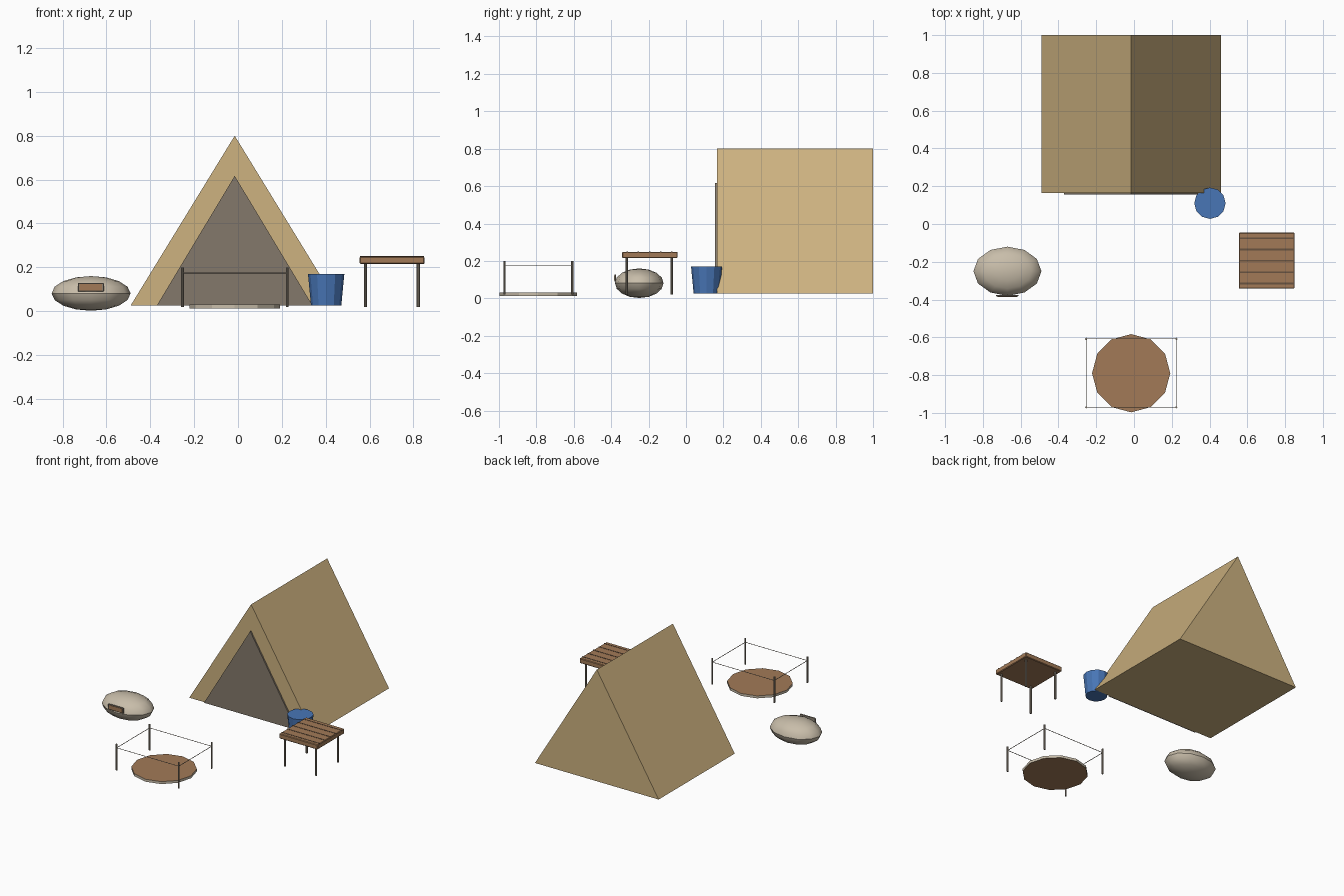
import bpy, bmesh, math
from mathutils import Vector

if "Cube" in bpy.data.objects:
    bpy.data.objects.remove(bpy.data.objects["Cube"])


def mat(name, rgb):
    m = bpy.data.materials.new(name)
    m.diffuse_color = (*rgb, 1)
    m.use_nodes = True
    m.node_tree.nodes["Principled BSDF"].inputs["Base Color"].default_value = m.diffuse_color
    return m


CANVAS = mat("tan canvas", (0.61, 0.445, 0.216))
DOOR = mat("grey canvas", (0.23, 0.19, 0.145))
WOOD = mat("brown wood", (0.36, 0.195, 0.095))
DARK = mat("dark wood", (0.14, 0.085, 0.05))
STONE = mat("pale stone", (0.58, 0.51, 0.40))
METAL = mat("grey metal", (0.27, 0.23, 0.18))
BLUE = mat("blue plastic", (0.065, 0.18, 0.47))


def finish(name, bm, *mats):
    bmesh.ops.recalc_face_normals(bm, faces=bm.faces[:])
    me = bpy.data.meshes.new(name)
    bm.to_mesh(me)
    bm.free()
    ob = bpy.data.objects.new(name, me)
    bpy.context.collection.objects.link(ob)
    for m in mats:
        me.materials.append(m)
    return ob


def box(name, lo, hi, m, bevel=0):
    bm = bmesh.new()
    bmesh.ops.create_cube(bm, size=1)
    for v in bm.verts:
        v.co = [(a + b) / 2 + c * (b - a) for a, b, c in zip(lo, hi, v.co)]
    if bevel:
        bmesh.ops.bevel(bm, geom=bm.edges[:], offset=bevel, segments=1, affect='EDGES')
    return finish(name, bm, m)


def prism(name, xz, y0, y1, m):
    bm = bmesh.new()
    f = bm.faces.new([bm.verts.new((x, y0, z)) for x, z in xz])
    ext = bmesh.ops.extrude_face_region(bm, geom=[f])["geom"]
    for v in ext:
        if isinstance(v, bmesh.types.BMVert):
            v.co.y = y1
    return finish(name, bm, m)


def rod(name, a, b, r1, r2, m, sides=8):
    a, b = Vector(a), Vector(b)
    bm = bmesh.new()
    bmesh.ops.create_cone(bm, cap_ends=True, segments=sides, radius1=r1,
                          radius2=r2, depth=(b - a).length)
    rot = (b - a).to_track_quat('Z', 'Y')
    for v in bm.verts:
        v.co = rot @ v.co + (a + b) / 2
    return finish(name, bm, m)


# Tent body and its door panel
prism("tent", [(-0.49, 0.025), (0.46, 0.025), (-0.015, 0.80)], 0.165, 1.0, CANVAS)
prism("tent_door", [(-0.37, 0.026), (0.34, 0.026), (-0.015, 0.617)], 0.155, 0.166, DOOR)

# Bucket
rod("bucket", (0.402, 0.11, 0.025), (0.402, 0.11, 0.17), 0.069, 0.083, BLUE, 12)

# Table with grooved top and four legs
box("table_top", (0.555, -0.342, 0.215), (0.85, -0.045, 0.249), WOOD, 0.004)
for i in range(5):
    y = -0.195 + (i - 2) * 0.06
    box("table_groove", (0.556, y - 0.004, 0.244), (0.849, y + 0.004, 0.2505), DARK)
for x in (0.582, 0.822):
    for y in (-0.317, -0.077):
        rod("table_leg", (x, y, 0.02), (x, y, 0.217), 0.007, 0.007, METAL)

# Fire pit disc: wooden faces with a stone rim
pit = rod("fire_pit", (-0.015, -0.79, 0.013), (-0.015, -0.79, 0.03), 0.207, 0.207, WOOD, 12)
pit.data.materials.append(STONE)
for p in pit.data.polygons:
    if abs(p.normal.z) < 0.5:
        p.material_index = 1

# Posts and rope around the pit
corners = [(-0.253, -0.97), (0.224, -0.97), (0.224, -0.608), (-0.253, -0.608)]
for i, (x, y) in enumerate(corners):
    rod("rope_post", (x, y, 0.02), (x, y, 0.20), 0.006, 0.006, METAL)
    nx, ny = corners[(i + 1) % 4]
    rod("rope", (x, y, 0.174), (nx, ny, 0.174), 0.002, 0.002, METAL, 6)

# Rounded boulder with a crease around the middle
bm = bmesh.new()
bmesh.ops.create_uvsphere(bm, u_segments=12, v_segments=8, radius=1)
for e in bm.edges:
    if all(abs(v.co.z) < 1e-4 for v in e.verts):
        e.smooth = False
for f in bm.faces:
    f.smooth = True
for v in bm.verts:
    v.co = (-0.67 + 0.18 * v.co.x, -0.25 + 0.13 * v.co.y, 0.081 + 0.079 * v.co.z)
finish("boulder", bm, STONE)

# Small plaque on the front of the boulder
box("plaque", (-0.73, -0.383, 0.09), (-0.612, -0.375, 0.128), METAL, 0.002)
box("plaque_panel", (-0.722, -0.386, 0.095), (-0.62, -0.382, 0.123), WOOD)
